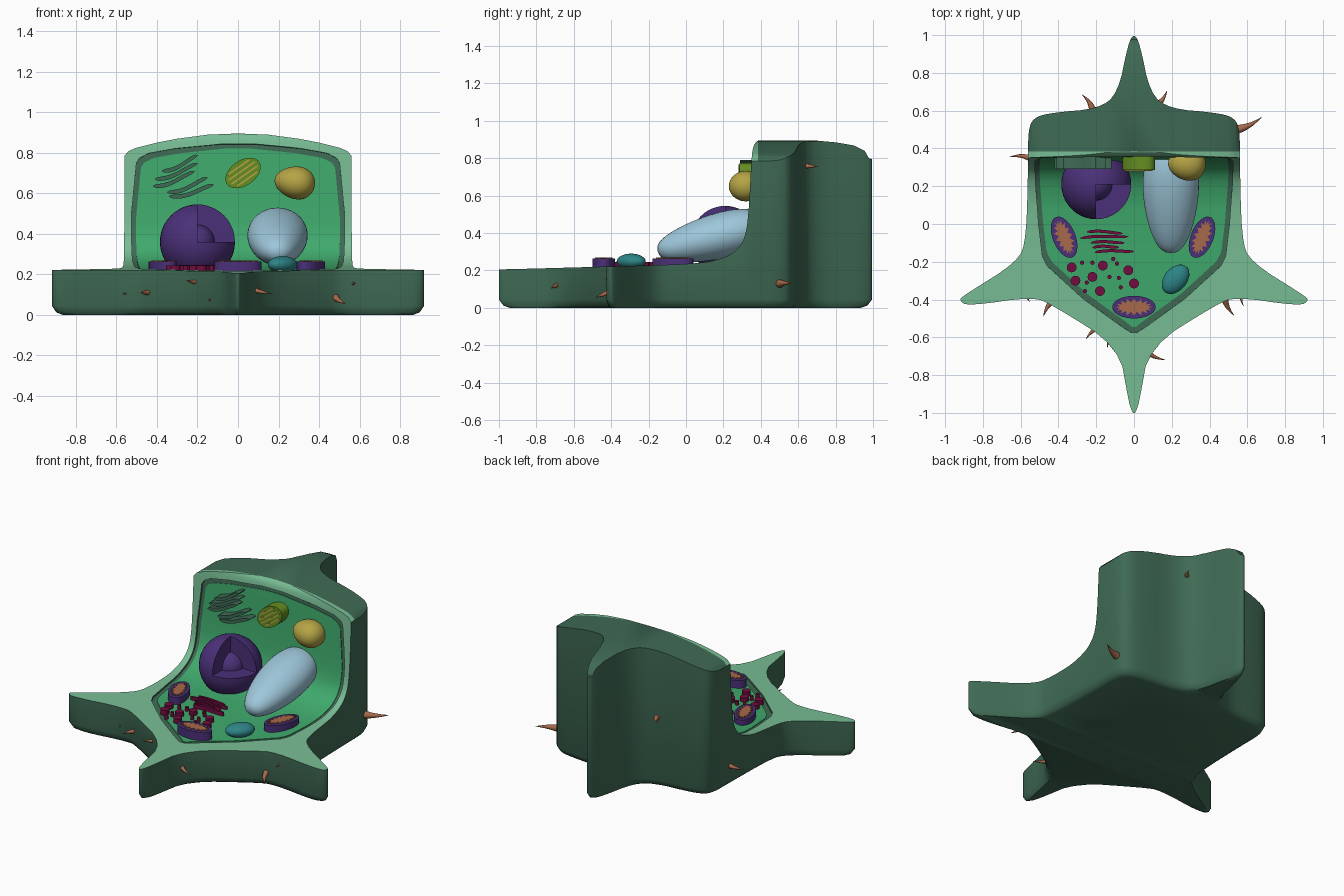
import bpy, bmesh, math
from mathutils import Vector, Euler

if "Cube" in bpy.data.objects:
    bpy.data.objects.remove(bpy.data.objects["Cube"])

def material(name, r, g, b):
    m = bpy.data.materials.new(name)
    m.diffuse_color = (r, g, b, 1)
    m.use_nodes = True
    m.node_tree.nodes["Principled BSDF"].inputs["Base Color"].default_value = m.diffuse_color
    return m

WALL = material("dark green", .05, .145, .09)
RIM = material("pale green", .19, .51, .30)
CYTO = material("bright green", .05, .40, .15)
PURPLE = material("purple", .07, .03, .19)
BLUE = material("light blue", .34, .57, .70)
YELLOW = material("mustard", .46, .37, .06)
OLIVE = material("leaf green", .13, .27, .015)
TEAL = material("teal", .027, .23, .24)
BROWN = material("brown", .39, .14, .07)
MAROON = material("maroon", .17, .004, .05)

def add(name, bm, *mats):
    bmesh.ops.recalc_face_normals(bm, faces=bm.faces)
    me = bpy.data.meshes.new(name)
    bm.to_mesh(me)
    bm.free()
    for m in mats:
        me.materials.append(m)
    ob = bpy.data.objects.new(name, me)
    bpy.context.collection.objects.link(ob)
    return ob

def loft(name, rings, *mats, rule=None):
    """Closed solid through rings of equal point count."""
    bm = bmesh.new()
    vs = [[bm.verts.new(p) for p in ring] for ring in rings]
    n = len(vs[0])
    for a, b in zip(vs, vs[1:]):
        for i in range(n):
            bm.faces.new((a[i], a[(i + 1) % n], b[(i + 1) % n], b[i]))
    bm.faces.new(vs[0][::-1])
    bm.faces.new(vs[-1])
    if rule:
        for f in bm.faces:
            f.material_index = rule(f.calc_center_median())
    return add(name, bm, *mats)

def subtract(ob, cutter):
    cutter.hide_render = True
    mod = ob.modifiers.new("cut", 'BOOLEAN')
    mod.operation, mod.solver, mod.object = 'DIFFERENCE', 'EXACT', cutter
    bpy.context.view_layer.objects.active = ob
    bpy.ops.object.modifier_apply(modifier=mod.name)
    bpy.data.objects.remove(cutter)

def chaikin(pts, closed):
    out = [] if closed else [pts[0]]
    for i in range(len(pts) if closed else len(pts) - 1):
        a, b = Vector(pts[i]), Vector(pts[(i + 1) % len(pts)])
        out += [a.lerp(b, .25), a.lerp(b, .75)]
    return out if closed else out + [pts[-1]]

def interp(table, p):
    """Piecewise linear lookup in rows of (p, value, value)."""
    if p <= table[0][0]:
        return Vector(table[0][1:])
    for a, b in zip(table, table[1:]):
        if p <= b[0]:
            return Vector(a[1:]).lerp(Vector(b[1:]), (p - a[0]) / (b[0] - a[0]))
    return Vector(table[-1][1:])

# Cell body: star-shaped plan, straight walls, rounded bottom edge
half = [(.03, .96), (.085, .69), (.19, .61), (.43, .59), (.53, .565), (.56, .50), (.56, .34),
        (.57, -.08), (.615, -.20), (.905, -.38), (.925, -.405), (.88, -.435), (.535, -.385),
        (.43, -.43), (.08, -.65), (.03, -.93), (.015, -.985)]
plan = [(0, 1.006)] + half + [(0, -1.006)] + [(-x, y) for x, y in reversed(half)]
plan = chaikin(chaikin(plan, True), True)
body = loft("cell_wall", [[(x * s, y * s, z) for x, y in plan]
            for z, s in ((0, .94), (.012, .975), (.045, 1), (1.1, 1))], WALL, RIM)

# L-shaped section (y, z) that opens the cell, and the arched top
path = [(-1.2, .203), (-1, .205), (-.46, .22), (.07, .235), (.2, .265), (.27, .305), (.315, .37),
        (.335, .5), (.35, .8), (.358, .86), (.372, .885), (.4, .905)]
path = [tuple(p) for p in chaikin(chaikin(path, False), False)]
front_light = lambda c: 1 if c.y < .39 else 0
section = path + [(.6, .903), (.8, .885), (.9, .868), (.955, .84), (.978, .80), (1.2, .74), (1.2, 1.3), (-1.2, 1.3)]
subtract(body, loft("section_cutter", [[(x, y, z) for y, z in section] for x in (-1.2, 1.2)],
                    WALL, RIM, rule=front_light))
arch = [(-.8, .74), (-.56, .785), (-.54, .808), (-.5, .825), (-.4, .85), (-.3, .869), (-.15, .889), (0, .895)]
arch += [(-x, z) for x, z in reversed(arch[:-1])] + [(.8, 1.4), (-.8, 1.4)]
subtract(body, loft("arch_cutter", [[(x, y, z) for x, z in arch] for y in (-1.3, .385, 1.3)],
                    WALL, RIM, rule=front_light))

# Panels that follow the L section; p = y + z runs along it
table = [(y + z, y, z) for y, z in path]
widths = [(-.358, .015), (-.322, .07), (-.173, .27), (.005, .46), (.057, .485), (.233, .505), (.465, .52),
          (.685, .525), (.835, .525), (1.108, .5), (1.14, .47), (1.16, .40), (1.183, .25), (1.2, .08)]
widths = [(p, w, 0) for p, w in widths]
outer = lambda p: interp(widths, p)[0]
inner = lambda p: max(.01, min(outer(p - .025), outer(p + .025)) - .022)

def panel(name, p0, p1, width, d0, d1, *mats):
    rings = []
    for i in range(61):
        p = p0 + (p1 - p0) * i / 60
        y, z = interp(table, p)
        t = (interp(table, p + .03) - interp(table, p - .03)).normalized()
        w = width(p)
        rings.append([(s * w, y - t.y * d, z + t.x * d) for s, d in ((-1, d0), (1, d0), (1, d1), (-1, d1))])
    return loft(name, rings, *mats)

subtract(body, panel("pocket_cutter", -.358, 1.2, outer, -.012, .04, WALL, RIM))
panel("cytoplasm", -.328, 1.175, inner, -.02, -.008, CYTO)

# Rounded organelles
def blob(name, loc, size, rot, mat, shape=None):
    bm = bmesh.new()
    bmesh.ops.create_uvsphere(bm, u_segments=40, v_segments=24, radius=1)
    m = Euler(rot).to_matrix()
    for v in bm.verts:
        c = shape(v.co) if shape else v.co
        v.co = Vector(loc) + m @ Vector([a * b for a, b in zip(c, size)])
    return add(name, bm, mat)

def vacuole_shape(c):
    r = math.hypot(c.x, c.z)
    k = (r ** .75 / r if r > 1e-4 else 1) * (1 + .2 * c.y)
    return Vector((c.x * k, c.y, c.z * k))

def egg(c):
    return Vector((c.x, c.y * (1 + .15 * c.x), c.z * (1 + .15 * c.x)))

N = Vector((-.2, .21, .36))
nucleus = blob("nucleus", N, (.185,) * 3, (0, 0, 0), PURPLE)
square = [(0, 0), (.3, 0), (.3, -.3), (0, -.3)]
subtract(nucleus, loft("octant_cutter", [[N + Vector((x, y, z)) for x, y in square] for z in (0, .3)], PURPLE))
blob("nucleolus", N, (.085,) * 3, (0, 0, 0), PURPLE)
blob("vacuole", (.195, .14, .375), (.145, .3, .12), (math.radians(14), 0, 0), BLUE, vacuole_shape)
blob("storage_body", (.28, .32, .653), (.1, .09, .08), (0, .15, 0), YELLOW, egg)
blob("vesicle", (.22, -.293, .248), (.088, .06, .042), (0, 0, math.radians(50)), TEAL)

# Flat shapes: discs and ribbons, laid on the floor or on the back wall
floor = lambda u, v, h: (u, v, h)
wall = lambda u, v, h: (u, h, v)

def disc(name, put, cu, cv, a, b, ang, h0, h1, mat, n=40, star=None):
    c, s = math.cos(ang), math.sin(ang)
    pts = []
    for i in range(n):
        k = star if star and i % 2 else 1
        u, v = a * math.cos(math.tau * i / n) * (k + 1) / 2, b * math.sin(math.tau * i / n) * k
        pts.append((cu + u * c - v * s, cv + u * s + v * c))
    return loft(name, [[put(u, v, h) for u, v in pts] for h in (h0, h1)], mat)

def ribbon(name, put, a, b, sag, thick, h0, h1, mat):
    up, low = [], []
    for i in range(17):
        t = i / 16
        p = Vector(a).lerp(Vector(b), t)
        v = p.y + sag * math.sin(math.tau * t * .75)
        e = thick * max(.15, math.sqrt(max(0, 1 - abs(2 * t - 1) ** 6)))
        up.append((p.x, v + e))
        low.append((p.x, v - e))
    return loft(name, [[put(u, v, h) for u, v in up + low[::-1]] for h in (h0, h1)], mat)

# Mitochondria with folded inner faces
for side, x, y, deg in (("left", -.37, -.07, 112), ("right", .36, -.07, 68), ("front", 0, -.44, 0)):
    ang = math.radians(deg)
    disc(side + "_mitochondrion", floor, x, y, .115, .06, ang, .2, .264, PURPLE)
    disc(side + "_mitochondrion_folds", floor, x, y, .098, .046, ang, .26, .269, BROWN, 32, .55)

# Chloroplast with stripes
A = math.radians(35)
disc("chloroplast", wall, .025, .70, .097, .062, A, .36, .285, OLIVE)
for k in (-.036, -.012, .012, .036):
    L = .08 * math.sqrt(1 - (k / .056) ** 2)
    cu, cv = .025 - k * math.sin(A), .70 + k * math.cos(A)
    box = [(cu + l * math.cos(A) - w * math.sin(A), cv + l * math.sin(A) + w * math.cos(A))
           for l, w in ((-L, -.004), (L, -.004), (L, .004), (-L, .004))]
    loft("chloroplast_stripe", [[wall(u, v, h) for u, v in box] for h in (.29, .281)], YELLOW)

# Stacked folded strips on the wall and on the floor
for a, b in (((-.375, .71), (-.2, .775)), ((-.41, .67), (-.2, .735)), ((-.42, .635), (-.215, .695)),
             ((-.35, .605), (-.15, .665)), ((-.34, .585), (-.12, .63))):
    ribbon("golgi_strip", wall, a, b, -.012, .011, .36, .29, WALL)
for a, b in (((-.25, -.042), (-.06, -.045)), ((-.285, -.075), (-.03, -.062)), ((-.23, -.1), (-.05, -.095)),
             ((-.22, -.125), (-.08, -.118)), ((-.21, -.15), (0, -.14))):
    ribbon("reticulum_strip", floor, a, b, .005, .008, .2, .246, MAROON)

# Ribosome pegs
big = ((-.33, -.23), (-.31, -.30), (-.165, -.22), (-.18, -.355), (0, -.315), (-.03, -.245), (-.22, -.28))
small = ((-.275, -.205), (-.22, -.205), (-.11, -.185), (-.25, -.31), (-.26, -.355), (-.07, -.335),
         (-.09, -.21), (-.13, -.28), (-.08, -.285))
for group, r in ((big, .026), (small, .011)):
    for x, y in group:
        disc("ribosome", floor, x, y, r, r, 0, .2, .244, MAROON, 16)

# Curved thorns around the outside: base and tip
def thorn(base, tip, r):
    base, tip = Vector(base), Vector(tip)
    d = (tip - base).normalized()
    side = d.cross(Vector((0, 0, 1))).normalized()
    up = side.cross(d)
    base = base - d * .03
    rings = []
    for i in range(6):
        t = i / 5
        c = base.lerp(tip, t) + side * .012 * math.sin(math.pi * t)
        k = r * (1 - t) + .001
        rings.append([c + side * k * math.cos(math.tau * j / 10) + up * k * math.sin(math.tau * j / 10)
                      for j in range(10)])
    loft("thorn", rings, BROWN)

for base, tip, r in (((-.23, .61, .45), (-.275, .685, .46), .022), ((.12, .64, .76), (.175, .705, .755), .022),
                     ((.555, .51, .13), (.675, .565, .135), .026), ((-.565, .345, .13), (-.66, .355, .135), .018),
                     ((-.43, -.42, .11), (-.48, -.49, .11), .02), ((-.19, -.56, .16), (-.255, -.61, .17), .018),
                     ((-.12, -.61, .08), (-.14, -.655, .07), .016), ((.07, -.67, .125), (.165, -.72, .105), .02),
                     ((.49, -.40, .085), (.53, -.485, .055), .022), ((.58, -.39, .155), (.58, -.435, .155), .012),
                     ((-.555, -.38, .105), (-.55, -.415, .105), .012)):
    thorn(base, tip, r)

# Smooth shading with sharp edges kept
bpy.ops.object.select_all(action='SELECT')
bpy.context.view_layer.objects.active = body
bpy.ops.object.shade_smooth_by_angle(angle=math.radians(40))
